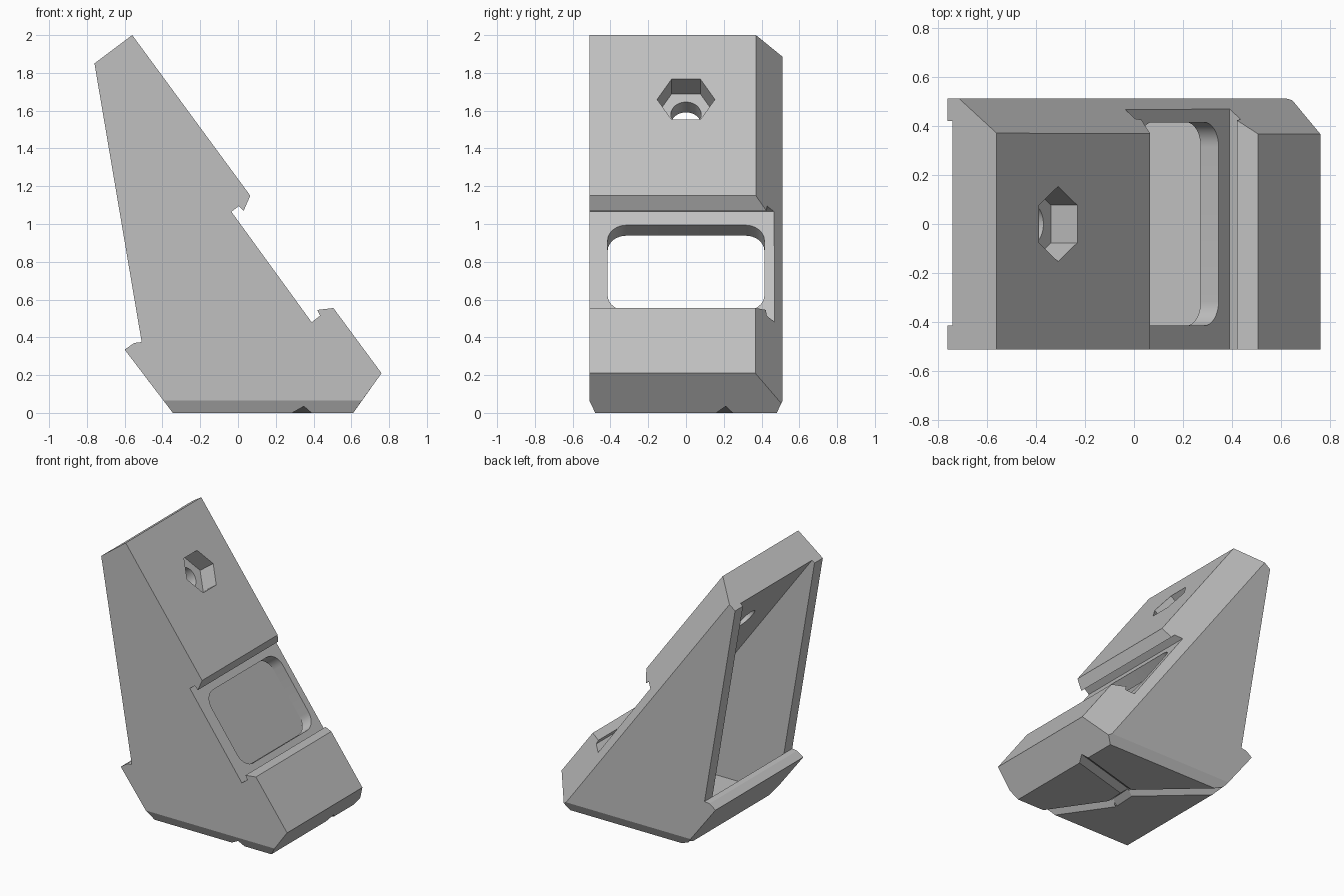
import bpy, bmesh, math
from mathutils import Vector

old = bpy.data.objects.get("Cube")
if old:
    bpy.data.objects.remove(old, do_unlink=True)

X, Y, Z = Vector((1, 0, 0)), Vector((0, 1, 0)), Vector((0, 0, 1))
T = Vector((-0.592, 0, 0.806)).normalized()   # up along the sloping face
N = Vector((0.806, 0, 0.592)).normalized()    # out of the sloping face
FACE, FLOOR, INNER = 0.733, 0.60, 0.508       # distances along N


def prism(name, pts, u, v, w, lo, hi, origin=Vector()):
    """Extrude a 2D outline (in u, v) along w from lo to hi."""
    bm = bmesh.new()
    a, b = [[bm.verts.new(origin + u * p + v * q + w * d) for p, q in pts]
            for d in (lo, hi)]
    bm.faces.new(a)
    bm.faces.new(b)
    for i in range(len(pts)):
        j = (i + 1) % len(pts)
        bm.faces.new((a[i], a[j], b[j], b[i]))
    bmesh.ops.recalc_face_normals(bm, faces=bm.faces)
    mesh = bpy.data.meshes.new(name)
    bm.to_mesh(mesh)
    bm.free()
    obj = bpy.data.objects.new(name, mesh)
    bpy.context.collection.objects.link(obj)
    return obj


def ngon(r, count, cy, cs):
    return [(cy + r * math.cos(math.tau * k / count),
             cs + r * math.sin(math.tau * k / count)) for k in range(count)]


def rounded(y0, y1, s0, s1, r, steps=8):
    centres = [(y1 - r, s1 - r), (y0 + r, s1 - r), (y0 + r, s0 + r), (y1 - r, s0 + r)]
    return [(cy + r * math.cos(math.pi / 2 * (k + i / steps)),
             cs + r * math.sin(math.pi / 2 * (k + i / steps)))
            for k, (cy, cs) in enumerate(centres) for i in range(steps + 1)]


def cut(target, cutter):
    cutter.hide_render = True
    mod = target.modifiers.new("cut", "BOOLEAN")
    mod.operation = "DIFFERENCE"
    mod.solver = "EXACT"
    mod.object = cutter
    bpy.context.view_layer.objects.active = target
    bpy.ops.object.modifier_apply(modifier=mod.name)
    bpy.data.objects.remove(cutter, do_unlink=True)


# Side profile with the hooked recess and rear lip
profile = [(0.61, 0), (0.76, 0.21), (0.505, 0.555), (0.42, 0.545), (0.435, 0.515),
           (0.39, 0.48), (-0.035, 1.065), (0.005, 1.095), (0.03, 1.07), (0.065, 1.15),
           (-0.56, 2.0), (-0.76, 1.85), (-0.51, 0.375), (-0.55, 0.37), (-0.6, 0.335),
           (-0.345, 0)]
body = prism("angled_bracket_body", profile, X, Z, Y, -0.512, 0.512)

# Long chamfer on the back edge of the sloping face
cut(body, prism("chamfer_cutter", [(FACE + 0.19, 0.23), (FACE + 0.19, 0.65),
                                   (FACE - 0.38, 0.65)], N, Y, T, -2, 4))

# Small chamfers along the two lower side edges
for s in (-1, 1):
    cut(body, prism("base_chamfer_cutter", [(s * 0.542, 0.13), (s * 0.45, -0.065),
                                            (s * 0.6, -0.065)], Y, Z, X, -1, 1))

# Hollow interior, open at the rear
pocket = [((INNER - 0.0414) / 0.806, 0.07), (-0.28, 0.07), (-0.51, 0.375),
          (-0.9, 0.385), (-0.9, (INNER + 0.9 * 0.806) / 0.592)]
cut(body, prism("pocket_cutter", pocket, X, Z, Y, -0.415, 0.42))

# Rounded window, hexagonal nut seat and bolt hole
cut(body, prism("window_cutter", rounded(-0.415, 0.415, 0.232, 0.791, 0.1),
                Y, T, N, INNER - 0.05, FLOOR + 0.03))
cut(body, prism("nut_cutter", ngon(0.153, 6, 0, 1.521), Y, T, N, FLOOR, FACE + 0.1))
cut(body, prism("bolt_cutter", ngon(0.08, 32, 0, 1.521), Y, T, N,
                INNER - 0.05, FLOOR + 0.05))

# Branching V grooves under the base
hub, fork = Vector((0.1, 0.06, 0)), Vector((0.09, -0.12, 0))
arms = [(hub, Vector((0.72, 0.235, 0))), (hub, Vector((-0.42, 0.53, 0))),
        (hub, fork), (fork, Vector((0.42, -0.6, 0)))]
for a, b in arms:
    d = (b - a).normalized()
    cut(body, prism("groove_cutter", [(-0.055, -0.01), (0.055, -0.01), (0, 0.035)],
                    d.cross(Z), Z, d, -0.012, (b - a).length, a))

# Single grey material
mat = bpy.data.materials.new("plain_grey")
mat.use_nodes = True
grey = (0.53, 0.53, 0.53, 1)
mat.diffuse_color = grey
for node in mat.node_tree.nodes:
    if node.type == "BSDF_PRINCIPLED":
        node.inputs["Base Color"].default_value = grey
body.data.materials.clear()
body.data.materials.append(mat)
for poly in body.data.polygons:
    poly.material_index = 0

bpy.ops.object.select_all(action="DESELECT")
body.select_set(True)
bpy.context.view_layer.objects.active = body
bpy.ops.object.shade_smooth_by_angle(angle=math.radians(25))
